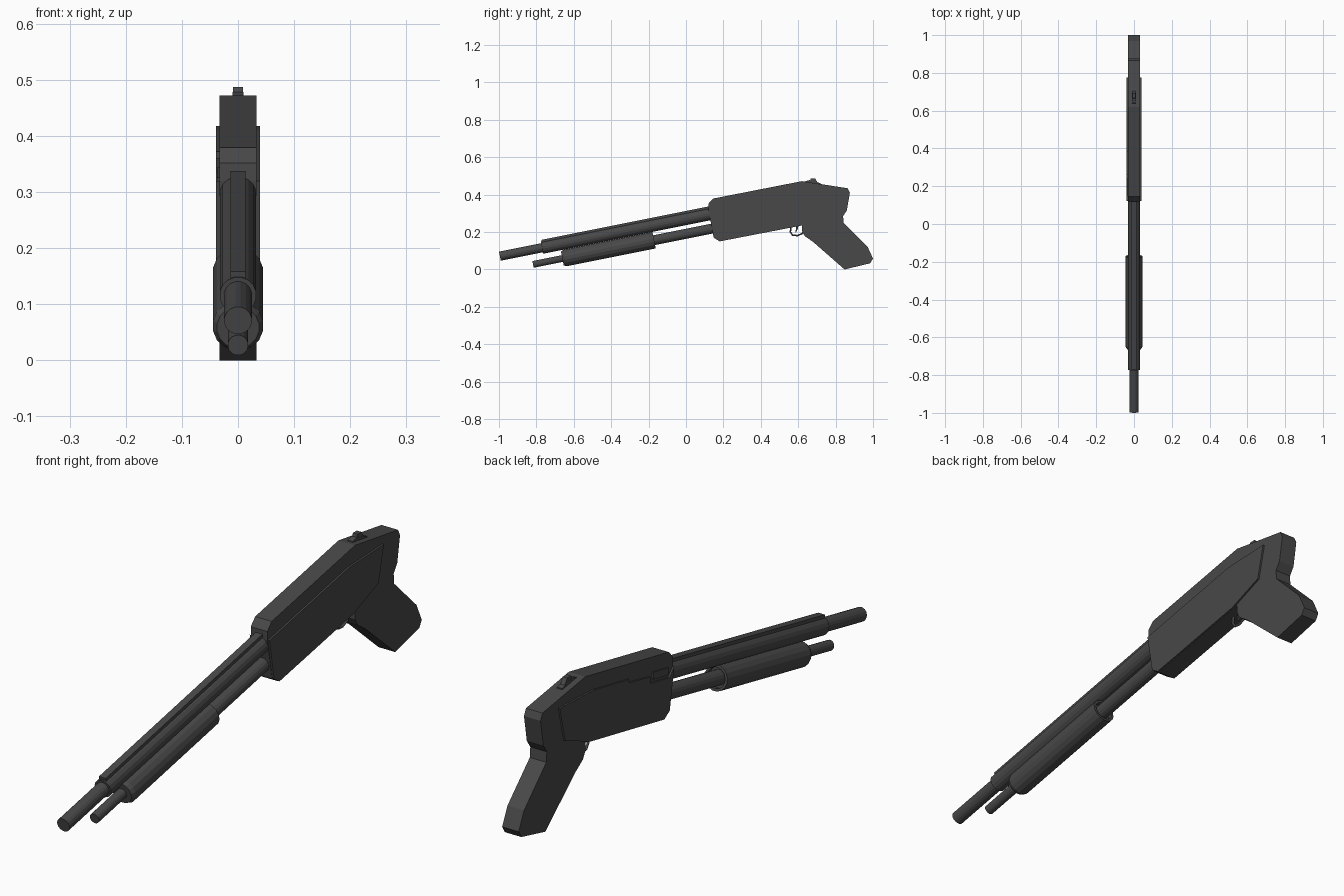
import bpy, bmesh, math
from mathutils import Vector, Matrix

cube = bpy.data.objects.get("Cube")
if cube:
    bpy.data.objects.remove(cube, do_unlink=True)

metal = bpy.data.materials.new("dark gunmetal")
metal.use_nodes = True
COLOUR = (0.065, 0.065, 0.065, 1)
metal.diffuse_color = COLOUR
metal.node_tree.nodes["Principled BSDF"].inputs["Base Color"].default_value = COLOUR

SLOPE = math.atan(0.2)
AXIS = Vector((0, math.cos(SLOPE), math.sin(SLOPE)))
UP = Vector((0, -math.sin(SLOPE), math.cos(SLOPE)))
SIDE = Vector((1, 0, 0))


def finish(bm, name):
    bmesh.ops.recalc_face_normals(bm, faces=bm.faces)
    mesh = bpy.data.meshes.new(name)
    bm.to_mesh(mesh)
    bm.free()
    mesh.materials.append(metal)
    obj = bpy.data.objects.new(name, mesh)
    bpy.context.collection.objects.link(obj)
    return obj


def slab(name, outline, x0, x1):
    """Side outline of (y, z) points, extruded across x."""
    bm = bmesh.new()
    face = bm.faces.new([bm.verts.new((x0, y, z)) for y, z in outline])
    new = bmesh.ops.extrude_face_region(bm, geom=[face])["geom"]
    verts = [v for v in new if isinstance(v, bmesh.types.BMVert)]
    bmesh.ops.translate(bm, verts=verts, vec=(x1 - x0, 0, 0))
    return finish(bm, name)


def tube(name, origin, profile, sides=16):
    """Turned part along the sloped axis, from (distance, radius) points."""
    bm = bmesh.new()
    rings = []
    for dist, radius in profile:
        ring = []
        for i in range(sides):
            a = 2 * math.pi * (i + 0.5) / sides
            offset = SIDE * math.cos(a) + UP * math.sin(a)
            ring.append(bm.verts.new(origin + AXIS * dist + offset * radius))
        rings.append(ring)
    for a, b in zip(rings, rings[1:]):
        for i in range(sides):
            j = (i + 1) % sides
            bm.faces.new((a[i], a[j], b[j], b[i]))
    bm.faces.new(rings[0])
    bm.faces.new(rings[-1])
    return finish(bm, name)


# Barrel, its outer sleeve and the top rib
muzzle = Vector((0, -0.995, 0.071))
tube("barrel", muzzle, [(0, 0.025), (0.3, 0.025)])
tube("barrel_sleeve", muzzle, [(0.23, 0.033), (1.2, 0.033)])
bm = bmesh.new()
frame = Matrix((SIDE, AXIS, UP)).transposed().to_4x4()
centre = muzzle + AXIS * 0.7 + UP * 0.031
bmesh.ops.create_cube(bm, size=1, matrix=Matrix.Translation(centre) @ frame
                      @ Matrix.Diagonal((0.027, 0.93, 0.022, 1)))
finish(bm, "barrel_rib")

# Magazine tube and sliding fore-end
cap = Vector((0, -0.818, 0.027))
tube("magazine_tip", cap, [(0, 0.0185), (0.3, 0.0185)])
tube("magazine_tube", cap, [(0.2, 0.027), (1.05, 0.027)])
tube("fore_end", cap, [(0.16, 0.027), (0.16, 0.038), (0.175, 0.0455),
                       (0.66, 0.0455), (0.66, 0.036), (0.645, 0.036), (0.645, 0.027)])

# Receiver and pistol grip
slab("receiver", [(0.12, 0.352), (0.145, 0.379), (0.62, 0.472), (0.865, 0.434),
                  (0.876, 0.41), (0.86, 0.315), (0.84, 0.285), (0.7, 0.26),
                  (0.62, 0.235), (0.18, 0.15), (0.148, 0.17), (0.12, 0.32)],
     -0.033, 0.033)
slab("grip", [(0.84, 0.285), (0.843, 0.248), (0.97, 0.123), (1.0, 0.058),
              (0.985, 0.033), (0.848, 0), (0.68, 0.147), (0.635, 0.178),
              (0.62, 0.205), (0.62, 0.235), (0.7, 0.26)], -0.033, 0.033)

# Raised side covers, the right one stepped around the loading opening
rear = [(0.58, 0.41), (0.775, 0.418), (0.745, 0.29), (0.6, 0.232),
        (0.18, 0.151), (0.149, 0.171), (0.123, 0.32)]
slab("left_cover", rear, 0.033, 0.0395)
slab("right_cover", rear + [(0.15, 0.29), (0.26, 0.312), (0.26, 0.335),
                            (0.38, 0.36), (0.38, 0.372)], -0.0395, -0.033)
slab("loading_bolt", [(0.15, 0.3), (0.24, 0.318), (0.24, 0.344), (0.15, 0.326)],
     -0.0375, -0.033)

# Thumb safety on top
slab("safety_base", [(0.635, 0.46), (0.64, 0.472), (0.66, 0.478), (0.72, 0.461),
                     (0.72, 0.45)], -0.01, 0.01)
slab("safety_button", [(0.66, 0.46), (0.667, 0.487), (0.69, 0.487), (0.71, 0.455)],
     -0.009, 0.009)

# Trigger guard swept along a bent path, and the trigger
curve = bpy.data.curves.new("trigger_guard", "CURVE")
curve.dimensions = "3D"
curve.bevel_depth = 0.005
curve.bevel_resolution = 1
curve.use_fill_caps = True
path = [(0.562, 0.235), (0.558, 0.2), (0.57, 0.183), (0.595, 0.181),
        (0.622, 0.192), (0.63, 0.21)]
spline = curve.splines.new("POLY")
spline.points.add(len(path) - 1)
for point, (y, z) in zip(spline.points, path):
    point.co = (0, y, z, 1)
curve.materials.append(metal)
bpy.context.collection.objects.link(bpy.data.objects.new("trigger_guard", curve))
slab("trigger", [(0.588, 0.24), (0.603, 0.24), (0.597, 0.215), (0.588, 0.198),
                 (0.584, 0.2), (0.589, 0.218)], -0.005, 0.005)
